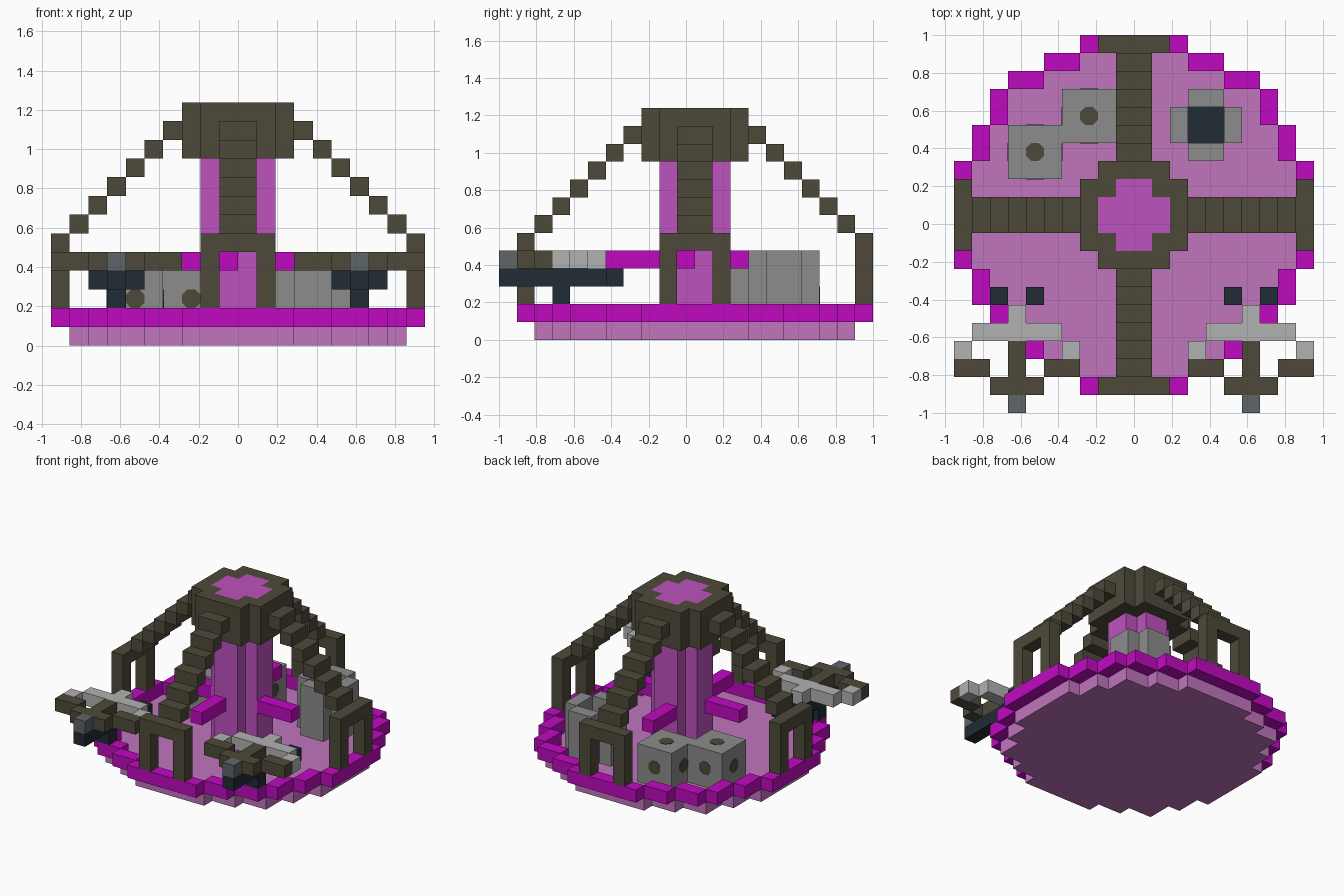
import bpy, bmesh, math
from mathutils import Matrix, Vector

if "Cube" in bpy.data.objects:
    bpy.data.objects.remove(bpy.data.objects["Cube"], do_unlink=True)

U = 2 / 21                              # edge of one block
ORIGIN = Vector((0, 0.5, 0))            # platform centre, in blocks


def material(name, rgb):
    m = bpy.data.materials.new(name)
    m.use_nodes = True
    m.diffuse_color = (*rgb, 1)
    m.node_tree.nodes["Principled BSDF"].inputs["Base Color"].default_value = (*rgb, 1)
    return m


WOOD = material("dark wood", (0.076, 0.068, 0.042))
MAGENTA = material("magenta", (0.53, 0.003, 0.53))
PINK = material("pale orchid", (0.53, 0.178, 0.515))
ORCHID = material("orchid", (0.515, 0.085, 0.515))
GREY = material("stone grey", (0.262, 0.262, 0.262))
SILVER = material("silver", (0.445, 0.445, 0.445))
STEEL = material("steel", (0.114, 0.130, 0.141))
NAVY = material("dark navy", (0.015, 0.024, 0.035))


def box(x0, x1, y0, y1, z0, z1):
    """Set of block cells, bounds inclusive."""
    return {(x, y, z) for x in range(x0, x1 + 1)
            for y in range(y0, y1 + 1) for z in range(z0, z1 + 1)}


def no_corners(x0, x1, y0, y1, z0, z1):
    return {c for c in box(x0, x1, y0, y1, z0, z1)
            if not (c[0] in (x0, x1) and c[1] in (y0, y1))}


def turned(cells, times):
    """Quarter turns about the platform centre."""
    for _ in range(times):
        cells = {(-1 - y, x, z) for x, y, z in cells}
    return cells


def mirrored(cells):
    return {(-1 - x, y, z) for x, y, z in cells}


def finish(name, bm, mat):
    me = bpy.data.meshes.new(name)
    bm.to_mesh(me)
    bm.free()
    me.materials.append(mat)
    ob = bpy.data.objects.new(name, me)
    bpy.context.collection.objects.link(ob)
    return ob


def build(name, cells, mat):
    """Mesh of the exposed faces of a set of blocks."""
    bm = bmesh.new()
    verts = {}
    for cell in cells:
        for axis in range(3):
            for side in (0, 1):
                near = list(cell)
                near[axis] += 2 * side - 1
                if tuple(near) in cells:
                    continue
                ring = []
                for b, c in ((0, 0), (1, 0), (1, 1), (0, 1)):
                    p = list(cell)
                    p[axis] += side
                    p[(axis + 1) % 3] += b
                    p[(axis + 2) % 3] += c
                    p = tuple(p)
                    if p not in verts:
                        verts[p] = bm.verts.new((Vector(p) + ORIGIN) * U)
                    ring.append(verts[p])
                bm.faces.new(ring if side else ring[::-1])
    return finish(name, bm, mat)


def disc(half_widths, z):
    cells = set()
    for k, w in enumerate(half_widths):
        cells |= box(-w, w - 1, k, k, z, z) | box(-w, w - 1, -1 - k, -1 - k, z, z)
    return cells


# Round platform: sunken floor and raised rim
FLOOR = [9, 9, 9, 8, 8, 7, 7, 5, 3]
RIM = [10, 10, 10, 9, 9, 8, 8, 7, 5, 3]
build("platform_floor", disc(FLOOR, 0), PINK)
build("platform_rim", disc(RIM, 1) - disc(FLOOR, 1), MAGENTA)

# Central column and the wooden crown around its top
column = no_corners(-2, 1, -2, 1, 1, 12)
build("column", column, ORCHID)
build("crown", no_corners(-3, 2, -3, 2, 10, 12) - column, WOOD)

# Pegs sticking out of the column
for name, cells in (("front", box(-1, -1, -5, -3, 4, 4)),
                    ("back", box(-1, -1, 2, 4, 4, 4)),
                    ("left", box(2, 4, -1, -1, 4, 4)),
                    ("right", box(-5, -3, -1, -1, 4, 4))):
    build(name + "_peg", cells, MAGENTA)

# Four stepped arches, each standing on two posts
arch = box(-1, 0, -10, -10, 5, 5)
for i in range(6):
    arch |= box(-1, 0, -9 + i, -9 + i, 6 + i, 6 + i)
posts = box(-2, -2, -10, -10, 2, 5) | box(1, 1, -10, -10, 2, 5)
for n, name in enumerate(("front", "left", "back", "right")):
    build(name + "_arch", turned(arch | posts, n), WOOD)

# Tall cup with a dark inside
well = box(3, 4, 4, 5, 1, 4)
build("cup", no_corners(2, 5, 3, 6, 1, 4) - well, GREY)
build("cup_inside", box(3, 4, 4, 5, 1, 2), NAVY)


# Dice with one round pip on each visible side
def die(name, x, y):
    build(name, box(x, x + 2, y, y + 2, 1, 3), GREY)
    centre = (Vector((x + 1.5, y + 1.5, 2.5)) + ORIGIN) * U
    bm = bmesh.new()
    for d in ((1, 0, 0), (-1, 0, 0), (0, 1, 0), (0, -1, 0), (0, 0, 1)):
        d = Vector(d)
        mat = (Matrix.Translation(centre + d * 1.5 * U)
               @ d.to_track_quat("Z", "Y").to_matrix().to_4x4()
               @ Matrix.Rotation(math.pi / 8, 4, "Z"))
        bmesh.ops.create_cone(bm, cap_ends=True, segments=8, radius1=0.052,
                              radius2=0.052, depth=0.006, matrix=mat)
    finish(name + "_pips", bm, WOOD)


die("back_die", -4, 4)
die("side_die", -7, 2)

# Two crossbows on the front rim
crossbow = {
    "string": (box(-9, -5, -7, -7, 4, 4) | box(-7, -7, -6, -6, 4, 4)
               | box(-10, -10, -8, -8, 4, 4) | box(-4, -4, -8, -8, 4, 4), SILVER),
    "bow": (box(-10, -9, -9, -9, 4, 4) | box(-5, -4, -9, -9, 4, 4)
            | box(-8, -6, -10, -10, 4, 4) | box(-7, -7, -9, -8, 4, 4), WOOD),
    "tip": (box(-7, -7, -11, -11, 4, 4), STEEL),
    "stock": (box(-7, -7, -11, -6, 3, 3) | box(-7, -7, -8, -8, 2, 2)
              | box(-8, -8, -5, -5, 3, 3) | box(-6, -6, -5, -5, 3, 3), NAVY),
}
for part, (cells, mat) in crossbow.items():
    build("right_crossbow_" + part, cells, mat)
    build("left_crossbow_" + part, mirrored(cells), mat)
